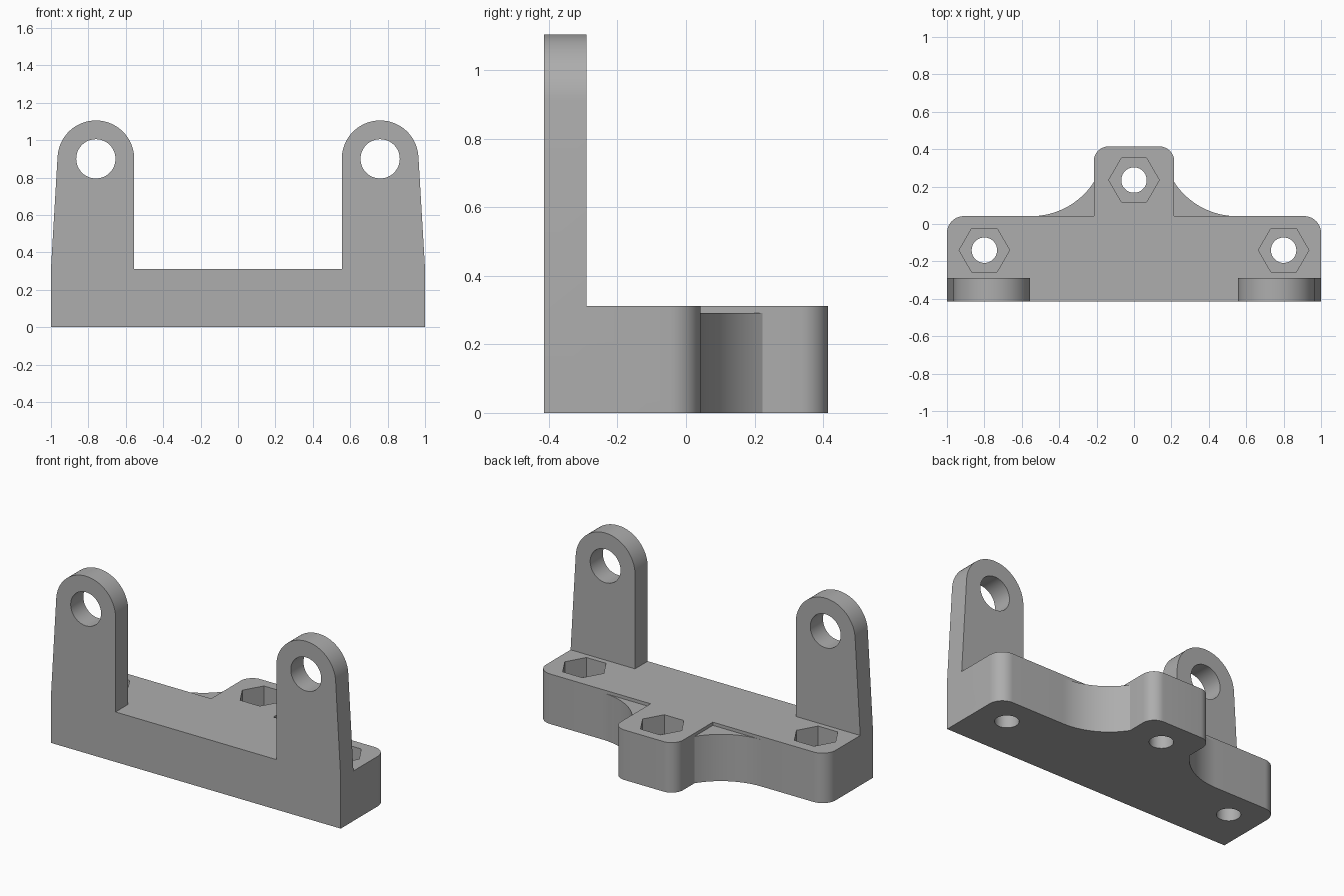
import bpy, bmesh
from math import sin, cos, radians, atan2, acos, hypot, degrees
from mathutils import Matrix

cube = bpy.data.objects.get("Cube")
if cube:
    bpy.data.objects.remove(cube, do_unlink=True)

grey = bpy.data.materials.new("plain grey")
grey.use_nodes = True
COLOUR = (0.42, 0.42, 0.42, 1)
grey.diffuse_color = COLOUR
grey.node_tree.nodes["Principled BSDF"].inputs["Base Color"].default_value = COLOUR

BASE_H, FRONT, BACK, TAB_BACK = 0.312, -0.415, 0.042, 0.415
TAB_W, ARM_IN, ARM_BACK = 0.215, 0.555, -0.29
ARM_X, ARM_Z, ARM_R = 0.76, 0.9, 0.205


def arc(cx, cy, r, start, end, n=12):
    angles = [radians(start + (end - start) * i / n) for i in range(n + 1)]
    return [(cx + r * cos(a), cy + r * sin(a)) for a in angles]


def prism(name, outline, low, high, upright=False):
    """Extrude an outline along z, or along y when it is drawn upright in x and z."""
    bm = bmesh.new()
    if upright:
        verts = [bm.verts.new((x, low, z)) for x, z in outline]
        step = (0, high - low, 0)
    else:
        verts = [bm.verts.new((x, y, low)) for x, y in outline]
        step = (0, 0, high - low)
    face = bm.faces.new(verts)
    out = bmesh.ops.extrude_face_region(bm, geom=[face], use_keep_orig=True)
    moved = [g for g in out["geom"] if isinstance(g, bmesh.types.BMVert)]
    bmesh.ops.translate(bm, verts=moved, vec=step)
    bmesh.ops.recalc_face_normals(bm, faces=bm.faces[:])
    mesh = bpy.data.meshes.new(name)
    bm.to_mesh(mesh)
    bm.free()
    mesh.materials.append(grey)
    obj = bpy.data.objects.new(name, mesh)
    bpy.context.collection.objects.link(obj)
    return obj


def combine(target, other, operation):
    mod = target.modifiers.new(operation.title(), "BOOLEAN")
    mod.operation, mod.solver, mod.object = operation, "EXACT", other
    bpy.ops.object.select_all(action="DESELECT")
    target.select_set(True)
    bpy.context.view_layer.objects.active = target
    bpy.ops.object.modifier_apply(modifier=mod.name)
    bpy.data.objects.remove(other, do_unlink=True)


def mirrored(points, side):
    return [(side * x, y) for x, y in points]


# Base plate with rounded back corners and a rear tab
half = ([(1, FRONT)] + arc(0.91, BACK - 0.09, 0.09, 0, 90)
        + [(TAB_W, BACK)] + arc(TAB_W - 0.08, TAB_BACK - 0.08, 0.08, 0, 90))
bracket = prism("mounting_bracket", half + mirrored(half, -1)[::-1], 0, BASE_H)

# Curved gussets beside the tab, slightly lower than the plate
sweep_r = 0.4
gusset = ([(TAB_W - 0.05, BACK - 0.05), (0.55, BACK - 0.05)]
          + arc(0.55, BACK + sweep_r, sweep_r, 270, 212.5, 20)
          + [(TAB_W - 0.05, 0.227)])

# Upright arms: straight inside, tapering outside, round on top
dx, dz = 1 - ARM_X, BASE_H - ARM_Z
tangent = degrees(atan2(dz, dx) + acos(ARM_R / hypot(dx, dz)))
arm = ([(ARM_IN, 0.1), (1, 0.1), (1, BASE_H)]
       + arc(ARM_X, ARM_Z, ARM_R, tangent, 180, 40))

for side in (1, -1):
    combine(bracket, prism("gusset", mirrored(gusset, side), 0, 0.292), "UNION")
    combine(bracket, prism("arm", mirrored(arm, side), FRONT, ARM_BACK, True), "UNION")

# Pivot holes through the arms
for side in (1, -1):
    hole = arc(side * ARM_X, ARM_Z, 0.105, 0, 360, 48)[:-1]
    combine(bracket, prism("pivot_cutter", hole, -0.6, -0.1, True), "DIFFERENCE")

# Screw holes with hexagonal nut pockets
for x, y in ((-0.8, -0.14), (0.8, -0.14), (0, 0.235)):
    hole = arc(x, y, 0.068, 0, 360, 40)[:-1]
    pocket = arc(x, y, 0.135, 0, 360, 6)[:-1]
    combine(bracket, prism("screw_cutter", hole, -0.1, 0.5), "DIFFERENCE")
    combine(bracket, prism("nut_cutter", pocket, BASE_H - 0.12, 0.5), "DIFFERENCE")

bpy.ops.object.select_all(action="DESELECT")
bracket.select_set(True)
bpy.context.view_layer.objects.active = bracket
bpy.ops.object.shade_smooth_by_angle(angle=radians(25))
